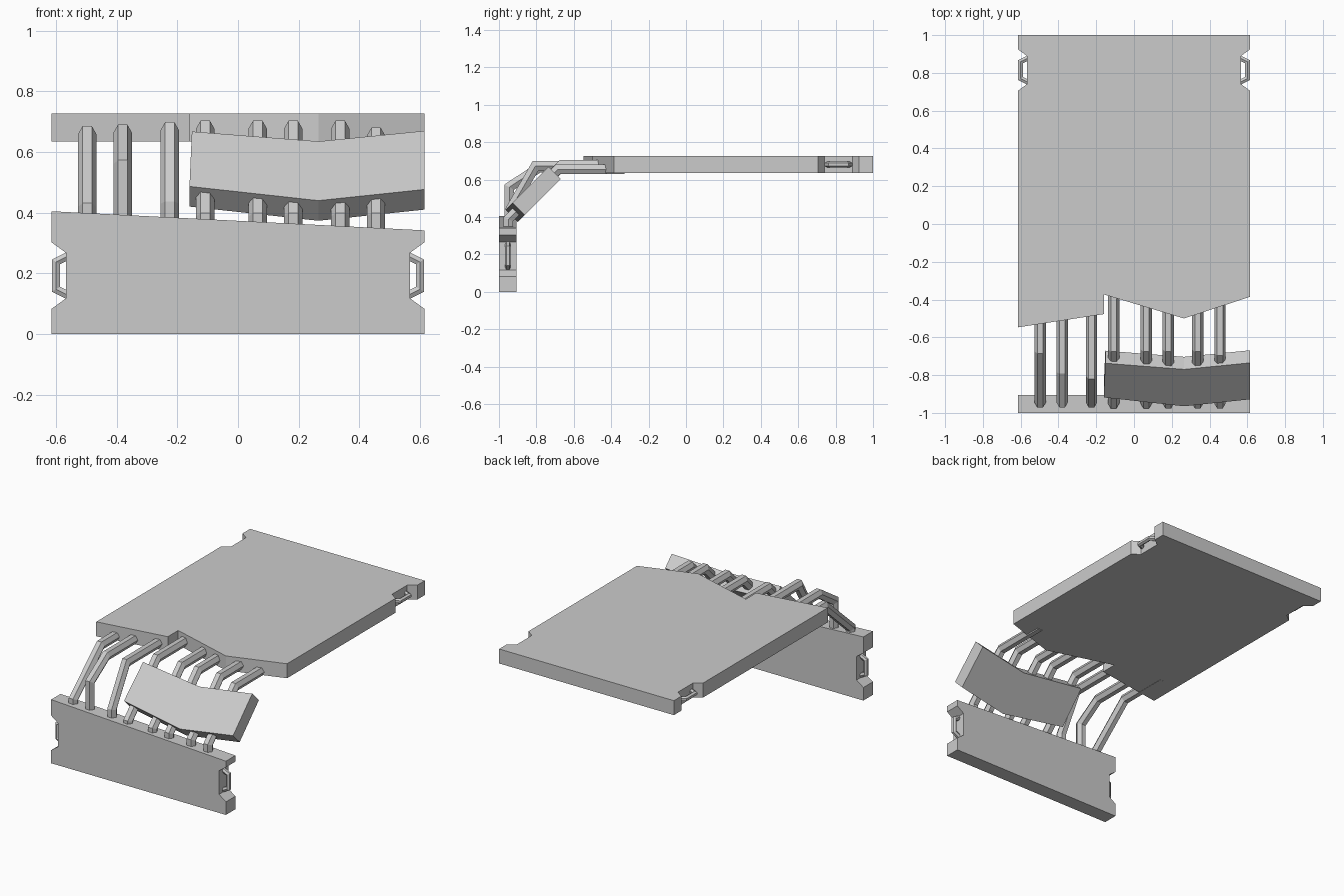
import bpy, bmesh
from math import cos, sin, pi, sqrt
from mathutils import Vector as V

if "Cube" in bpy.data.objects:
    bpy.data.objects.remove(bpy.data.objects["Cube"])

X, Y, Z = V((1, 0, 0)), V((0, 1, 0)), V((0, 0, 1))


def finish(bm, name):
    bmesh.ops.recalc_face_normals(bm, faces=bm.faces)
    me = bpy.data.meshes.new(name)
    bm.to_mesh(me)
    bm.free()
    ob = bpy.data.objects.new(name, me)
    bpy.context.collection.objects.link(ob)
    return ob


def slab(name, outline, origin, v, depth):
    """Extrude an outline given in (x, v) coordinates by the depth vector."""
    bm = bmesh.new()
    f = bm.faces.new([bm.verts.new(origin + X * a + v * b) for a, b in outline])
    ext = bmesh.ops.extrude_face_region(bm, geom=[f], use_keep_orig=True)
    bmesh.ops.translate(bm, vec=depth,
                        verts=[e for e in ext['geom'] if isinstance(e, bmesh.types.BMVert)])
    return finish(bm, name)


def bar(name, path, n, r):
    """Sweep a mitred hexagon along a planar path whose plane has normal n."""
    bm = bmesh.new()
    pts = [V(p) for p in path]
    rings = []
    for i, p in enumerate(pts):
        d0 = (p - pts[i - 1]).normalized() if i else (pts[1] - p).normalized()
        d1 = (pts[i + 1] - p).normalized() if i < len(pts) - 1 else d0
        m = n.cross((d0 + d1).normalized())
        m = m / m.dot(n.cross(d0))
        rings.append([bm.verts.new(p + r * (cos(k * pi / 3) * n + sin(k * pi / 3) * m))
                      for k in range(6)])
    for a, b in zip(rings, rings[1:]):
        for k in range(6):
            j = (k + 1) % 6
            bm.faces.new((a[k], a[j], b[j], b[k]))
    bm.faces.new(rings[0])
    bm.faces.new(rings[-1])
    return finish(bm, name)


def notch(lo, hi):
    """Right-hand edge notch, from low to high."""
    return [(.615, lo), (.567, lo + .035), (.567, hi - .035), (.615, hi)]


def mirrored(pts):
    return [(-a, b) for a, b in reversed(pts)]


# large flat slab with broken front edge
n1 = notch(.705, .925)
slab("flat_slab", [(.615, -.385)] + n1 + [(.615, 1), (-.615, 1)] + mirrored(n1) +
     [(-.615, -.547), (-.16, -.477), (-.16, -.373), (.265, -.5)],
     V((0, 0, .635)), Y, Z * .092)

# upright slab with sloping broken top
n2 = notch(.083, .303)
slab("upright_slab", [(.615, 0)] + n2 + [(.615, .342), (-.615, .405)] + mirrored(n2) +
     [(-.615, 0)], V((0, -1, 0)), Z, Y * .095)

# tilted fragment between the two slabs
h = 1 / sqrt(2)
slab("tilted_fragment", [(-.16, .045), (.265, -.021), (.615, .031),
                         (.615, .304), (.265, .255), (-.152, .301)],
     V((0, -.95, .455)), V((0, h, h)), V((0, h, -h)) * .094)

# bent reinforcement bars: x, lower bend (y, z), upper bend (y, z)
bars = [(-.497, (-.945, .42), (-.675, .66)),
        (-.38, (-.945, .56), (-.785, .665)),
        (-.225, (-.945, .43), (-.805, .673))]
bars += [(x, (-.95, .388), (-.665, .678)) for x in (-.108, .065, .182, .337)]
bars += [(.455, (-.95, .388), (-.685, .655))]
for x, (y0, z0), (y1, z1) in bars:
    bar("reinforcement_bar", [(x, y0, .28), (x, y0, z0), (x, y1, z1), (x, -.33, z1)], X, .03)

# lifting loops in the side notches
loop = [(.55, -.07), (.6, -.045), (.6, .045), (.55, .07)]
for s in (-1, 1):
    bar("upright_slab_loop", [(s * a, -.9525, .193 + b) for a, b in loop], Y, .015)
    bar("flat_slab_loop", [(s * a, .815 + b, .681) for a, b in loop], Z, .015)
